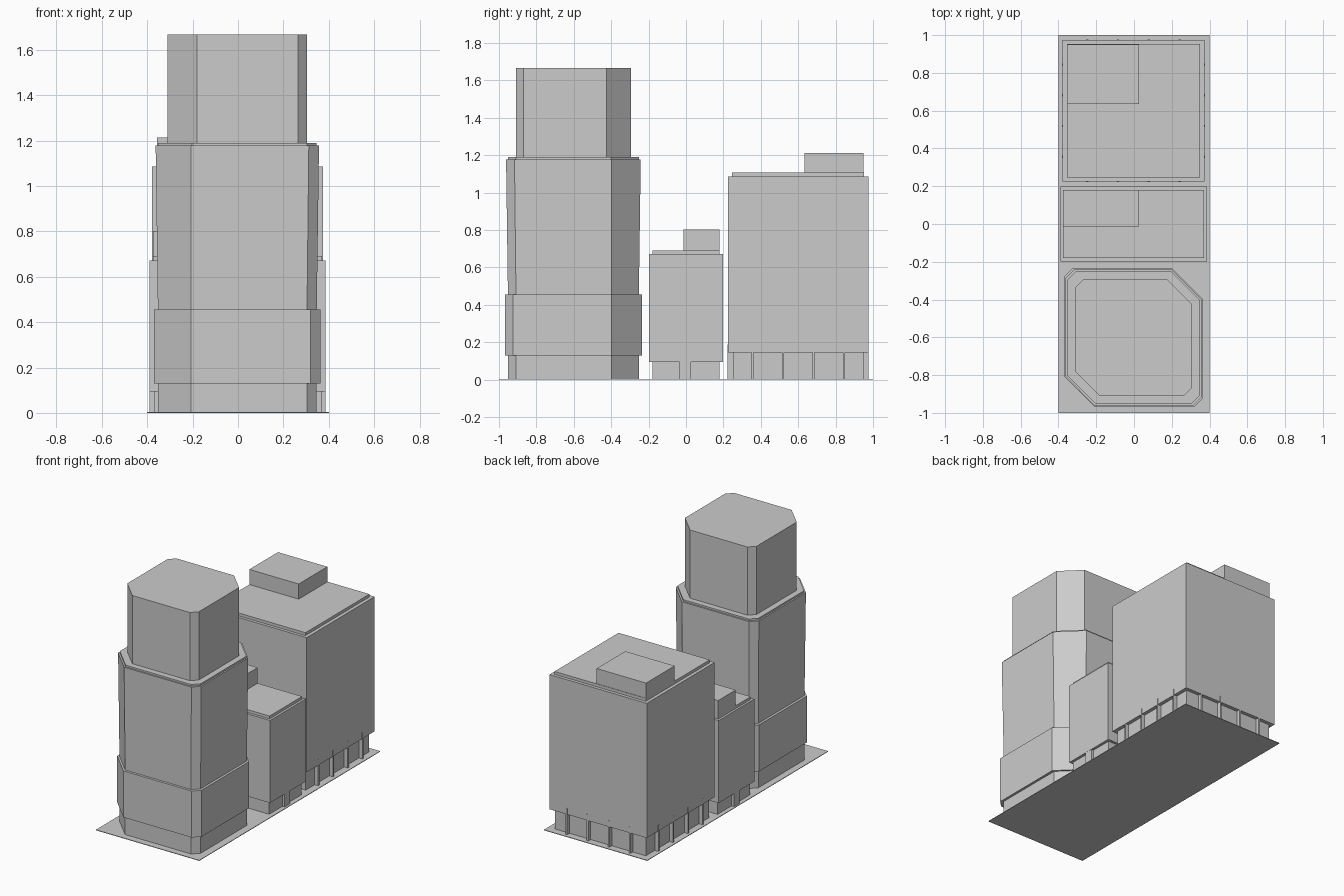
import bpy, bmesh

if "Cube" in bpy.data.objects:
    bpy.data.objects.remove(bpy.data.objects["Cube"])


def box(name, x, y, z):
    """Box from (min, max) ranges."""
    return prism(name, [(x[0], y[0]), (x[1], y[0]), (x[1], y[1]), (x[0], y[1])], *z)


def prism(name, pts, z0, z1, top=None):
    """Closed prism between two outlines with matching corner counts."""
    bm = bmesh.new()
    lo = [bm.verts.new((x, y, z0)) for x, y in pts]
    hi = [bm.verts.new((x, y, z1)) for x, y in (top or pts)]
    bm.faces.new(lo[::-1])
    bm.faces.new(hi)
    n = len(lo)
    for i in range(n):
        j = (i + 1) % n
        bm.faces.new((lo[i], lo[j], hi[j], hi[i]))
    mesh = bpy.data.meshes.new(name)
    bm.to_mesh(mesh)
    bm.free()
    ob = bpy.data.objects.new(name, mesh)
    bpy.context.collection.objects.link(ob)
    return ob


def octagon(h, big, small, cx=-0.003, cy=-0.602):
    """Square with two large and two small cut corners on opposite diagonals."""
    return [(cx + x, cy + y) for x, y in (
        (-h + big, -h), (h - small, -h), (h, -h + small), (h, h - big),
        (h - big, h), (-h + small, h), (-h, h - small), (-h, -h + big))]


# Ground plate
box("ground_plate", (-0.4, 0.4), (-1, 1), (0, 0.004))

# Tower with cut corners, stacked in tiers
prism("tower_base", octagon(0.35, 0.145, 0.043), 0.003, 0.13)
prism("tower_podium", octagon(0.367, 0.162, 0.045), 0.13, 0.455)
prism("tower_shaft", octagon(0.35, 0.146, 0.043), 0.455, 1.178,
      top=octagon(0.36, 0.155, 0.045))
prism("tower_cap", octagon(0.35, 0.15, 0.043), 1.178, 1.19)
prism("tower_crown", octagon(0.308, 0.13, 0.041), 1.19, 1.667)

# Low middle building
box("low_base", (-0.37, 0.367), (-0.18, 0.18), (0.003, 0.095))
box("low_body", (-0.39, 0.386), (-0.198, 0.198), (0.095, 0.672))
box("low_roof", (-0.375, 0.37), (-0.18, 0.18), (0.672, 0.692))
box("low_penthouse", (-0.375, 0.026), (-0.014, 0.18), (0.692, 0.802))
for side, x in (("left", (-0.389, -0.36)), ("right", (0.36, 0.385))):
    box("low_pier_" + side, x, (-0.034, 0.026), (0.003, 0.095))

# Tall rear building
X, Y = (-0.379, 0.374), (0.225, 0.975)
box("rear_base", (X[0] + 0.025, X[1] - 0.025), (Y[0] + 0.025, Y[1] - 0.025), (0.003, 0.145))
box("rear_body", X, Y, (0.145, 1.087))
box("rear_roof", (-0.356, 0.35), (0.246, 0.953), (1.087, 1.107))
box("rear_penthouse", (-0.356, 0.026), (0.634, 0.95), (1.107, 1.213))

# Thin fins around the rear building's ground floor
w, out, fin_z = 0.006, 0.002, (0.003, 0.188)
for i in range(4):
    d = (i - 1.5) * 0.163
    fx, fy = (-0.003 + d - w, -0.003 + d + w), (0.6 + d - w, 0.6 + d + w)
    for s, side in enumerate(("low", "high")):
        dx = (X[0] - out, X[0] + 0.03) if s == 0 else (X[1] - 0.03, X[1] + out)
        dy = (Y[0] - out, Y[0] + 0.03) if s == 0 else (Y[1] - 0.03, Y[1] + out)
        box(f"rear_fin_x_{side}_{i}", dx, fy, fin_z)
        box(f"rear_fin_y_{side}_{i}", fx, dy, fin_z)
